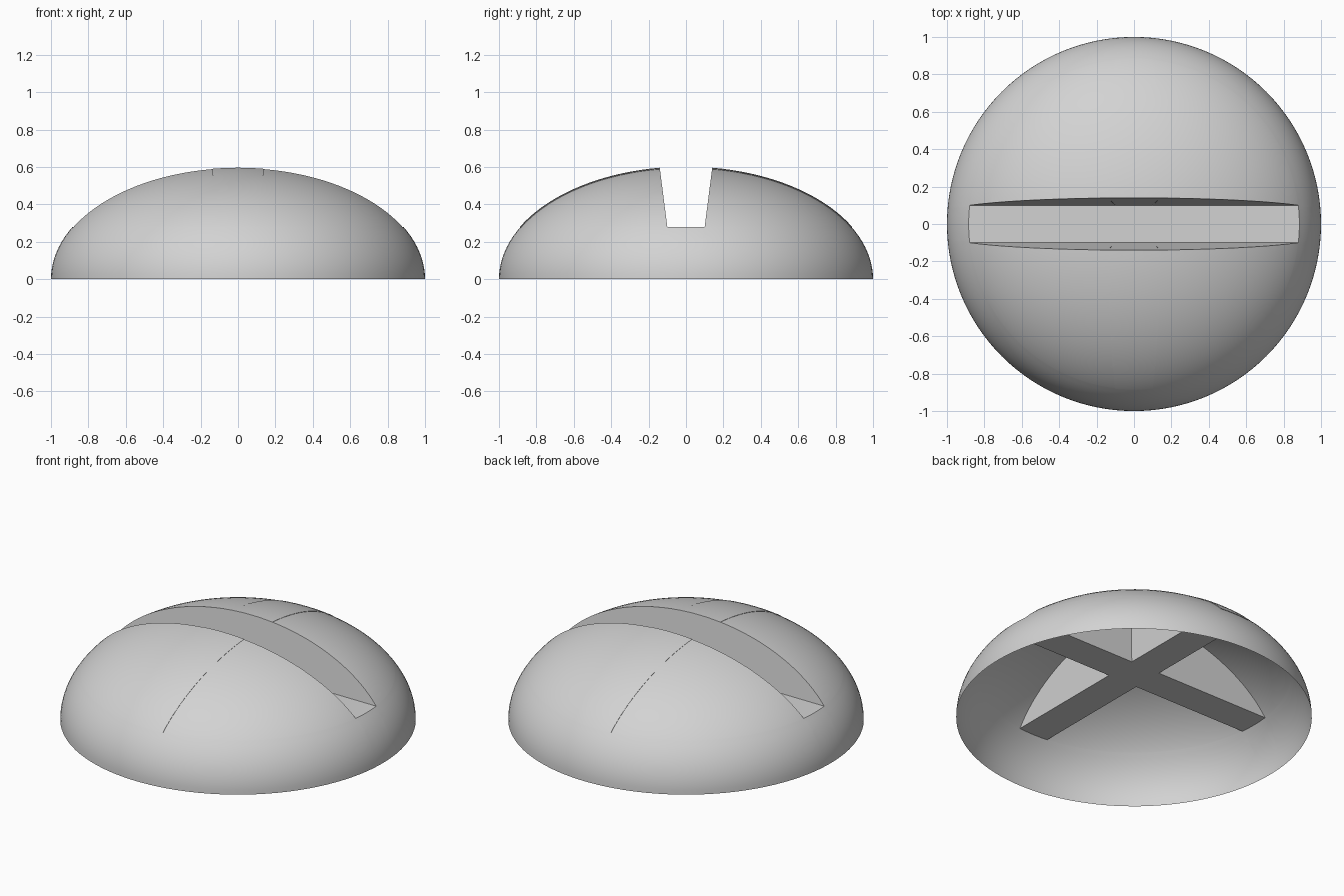
import bpy, bmesh
from mathutils import Vector

if "Cube" in bpy.data.objects:
    bpy.data.objects.remove(bpy.data.objects["Cube"])

HEIGHT = 0.6          # dome height over a radius of 1
FLOOR = 0.28          # underside of the crossing channels
HALF = 0.10           # channel half width at the floor
K = 0.04 / 0.314      # outward lean of the channel walls

grey = bpy.data.materials.new("plain grey")
grey.diffuse_color = (0.65, 0.65, 0.65, 1)
grey.use_nodes = True
grey.node_tree.nodes["Principled BSDF"].inputs["Base Color"].default_value = grey.diffuse_color


def ellipsoid(size=1.0):
    bm = bmesh.new()
    bmesh.ops.create_uvsphere(bm, u_segments=128, v_segments=64, radius=1)
    bmesh.ops.scale(bm, vec=(size, size, HEIGHT * size), verts=bm.verts)
    return bm


def cut(bm, point, normal, clear=None, cap=False):
    r = bmesh.ops.bisect_plane(
        bm, geom=bm.verts[:] + bm.edges[:] + bm.faces[:], dist=1e-6,
        plane_co=point, plane_no=Vector(normal).normalized(),
        clear_outer=clear == "outer", clear_inner=clear == "inner")
    if cap:
        edges = [e for e in r["geom_cut"] if isinstance(e, bmesh.types.BMEdge)]
        for f in bmesh.ops.holes_fill(bm, edges=edges, sides=0)["faces"]:
            f.material_index = 1      # marks flat walls and floor


def wall(axis, s):
    """Point and outward normal of one leaning channel wall."""
    point, normal = [0, 0, FLOOR], [0, 0, -K]
    point[axis], normal[axis] = s * HALF, s
    return point, normal


def wedge(axis, size=1.0):
    """Dome slice between two leaning walls, above the floor."""
    bm = ellipsoid(size)
    cut(bm, (0, 0, FLOOR), (0, 0, 1), "inner", True)
    for s in (-1, 1):
        cut(bm, *wall(axis, s), "outer", True)
    bmesh.ops.recalc_face_normals(bm, faces=bm.faces)
    return bm


def finish(bm, name):
    for f in bm.faces:
        f.material_index = 0
    me = bpy.data.meshes.new(name)
    bm.to_mesh(me)
    bm.free()
    me.materials.append(grey)
    ob = bpy.data.objects.new(name, me)
    bpy.context.collection.objects.link(ob)
    bpy.ops.object.select_all(action='DESELECT')
    ob.select_set(True)
    bpy.context.view_layer.objects.active = ob
    bpy.ops.object.shade_smooth_by_angle(angle=0.5)


# Hollow dome with the slot opening removed
bm = ellipsoid()
bmesh.ops.delete(bm, geom=[v for v in bm.verts if v.co.z < -1e-4], context='VERTS')
cut(bm, (0, 0, FLOOR), (0, 0, 1))
for s in (-1, 1):
    cut(bm, *wall(1, s))
hole = []
for f in bm.faces:
    c = f.calc_center_median()
    if c.z > FLOOR and abs(c.y) < HALF + K * (c.z - FLOOR):
        hole.append(f)
bmesh.ops.delete(bm, geom=hole, context='FACES')
finish(bm, "dome")

# Open slot running left to right: walls and floor only
bm = wedge(1)
bmesh.ops.delete(bm, geom=[f for f in bm.faces if f.material_index == 0], context='FACES')
bmesh.ops.reverse_faces(bm, faces=bm.faces)
finish(bm, "slot_channel")

# Filled ribs running front to back, one on each side of the slot
for s, name in ((-1, "front_rib"), (1, "back_rib")):
    bm = wedge(0, 1.003)
    cut(bm, *wall(1, s), "inner")
    finish(bm, name)
